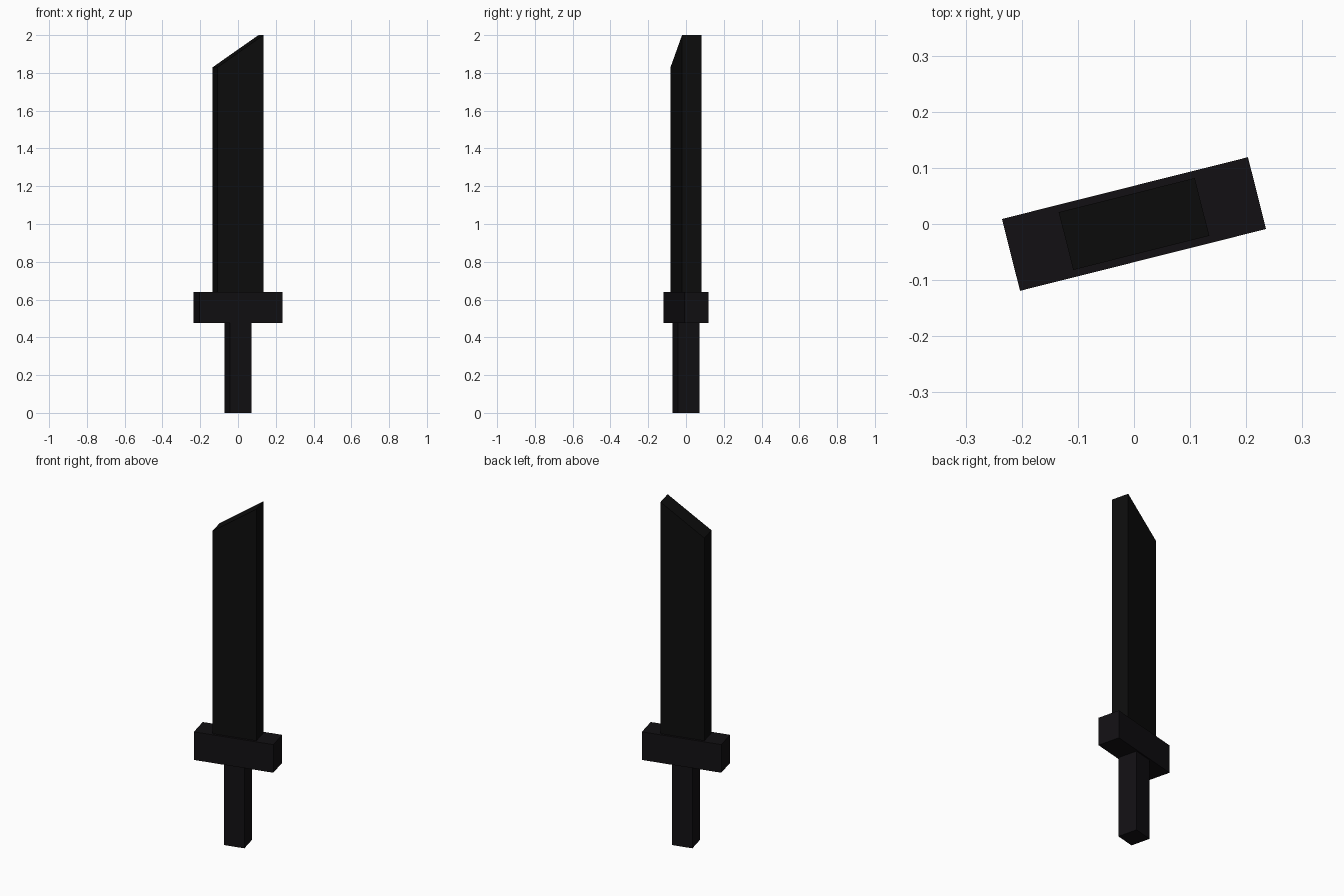
import bpy, bmesh, math
from mathutils import Matrix

if "Cube" in bpy.data.objects:
    bpy.data.objects.remove(bpy.data.objects["Cube"])

TURN = Matrix.Rotation(math.radians(14.1), 4, 'Z')


def material(name, rgb):
    m = bpy.data.materials.new(name)
    m.diffuse_color = (*rgb, 1)
    m.use_nodes = True
    m.node_tree.nodes["Principled BSDF"].inputs["Base Color"].default_value = m.diffuse_color
    return m


def block(name, width, depth, z0, z1, mat, slant=0):
    """Box turned about z; slant lowers the top edge on the -x side."""
    bm = bmesh.new()
    bmesh.ops.create_cube(bm, size=1)
    for v in bm.verts:
        top = v.co.z > 0
        v.co.z = z1 if top else z0
        if top and v.co.x < 0:
            v.co.z -= slant
        v.co.x *= width
        v.co.y *= depth
    bm.transform(TURN)
    mesh = bpy.data.meshes.new(name)
    bm.to_mesh(mesh)
    bm.free()
    mesh.materials.append(mat)
    obj = bpy.data.objects.new(name, mesh)
    bpy.context.collection.objects.link(obj)
    return obj


blade_black = material("blade_black", (0.004, 0.004, 0.004))
hilt_black = material("hilt_black", (0.006, 0.005, 0.0065))

# Hilt: square grip and crossguard
block("grip", 0.117, 0.117, 0, 0.475, hilt_black)
block("crossguard", 0.452, 0.132, 0.475, 0.64, hilt_black)

# Blade with slanted tip
block("blade", 0.25, 0.106, 0.64, 2.0, blade_black, slant=0.17)
